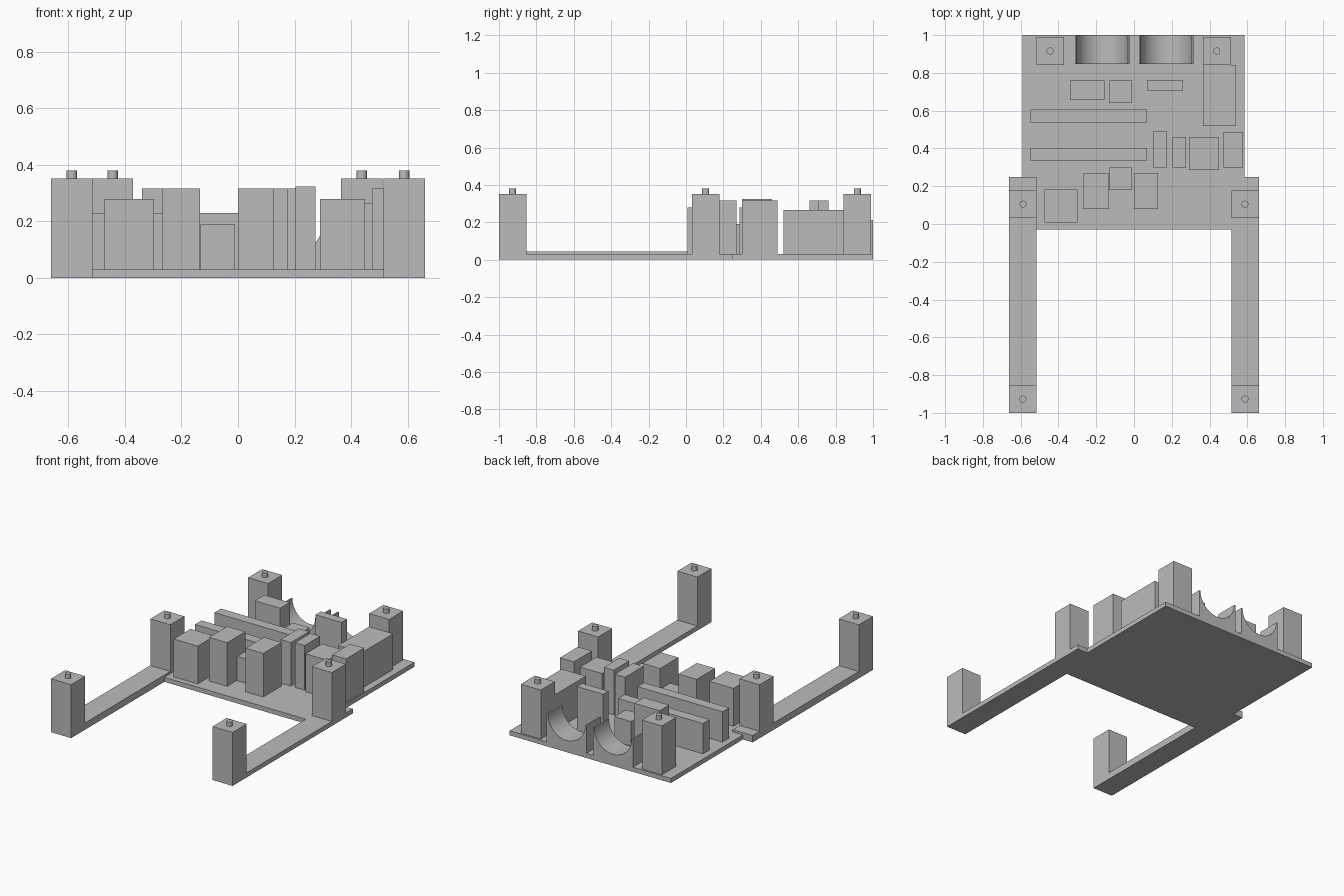
import bpy, bmesh, math
from mathutils import Vector

cube = bpy.data.objects.get("Cube")
if cube:
    bpy.data.objects.remove(cube, do_unlink=True)

grey = bpy.data.materials.new("plain_grey")
grey.use_nodes = True
GREY = (0.5, 0.5, 0.5, 1)
grey.diffuse_color = GREY
grey.node_tree.nodes["Principled BSDF"].inputs["Base Color"].default_value = GREY

PLATE = 0.03   # plate thickness
POST = 0.352   # post top
PEG = 0.381    # peg top


def prism(name, points, direction, smooth=False):
    """Extrude a closed outline along a direction."""
    bm = bmesh.new()
    face = bm.faces.new([bm.verts.new(p) for p in points])
    out = bmesh.ops.extrude_face_region(bm, geom=[face])
    moved = [v for v in out["geom"] if isinstance(v, bmesh.types.BMVert)]
    bmesh.ops.translate(bm, verts=moved, vec=Vector(direction))
    bmesh.ops.recalc_face_normals(bm, faces=bm.faces)
    mesh = bpy.data.meshes.new(name)
    bm.to_mesh(mesh)
    bm.free()
    mesh.materials.append(grey)
    obj = bpy.data.objects.new(name, mesh)
    bpy.context.collection.objects.link(obj)
    if smooth:
        bpy.ops.object.select_all(action="DESELECT")
        obj.select_set(True)
        bpy.context.view_layer.objects.active = obj
        bpy.ops.object.shade_smooth_by_angle(angle=math.radians(30))
    return obj


def box(name, x0, x1, y0, y1, top, bottom=PLATE):
    outline = [(x0, y0, bottom), (x1, y0, bottom), (x1, y1, bottom), (x0, y1, bottom)]
    return prism(name, outline, (0, 0, top - bottom))


def post(name, x, y, bottom):
    """Square post with a round locating peg."""
    h = 0.073
    box(name, x - h, x + h, y - h, y + h, POST, bottom)
    ring = [(x + 0.0185 * math.cos(a), y + 0.0185 * math.sin(a), POST)
            for a in (math.tau * i / 24 for i in range(24))]
    prism(name + "_peg", ring, (0, 0, PEG - POST), smooth=True)


def cradle(name, x):
    """Block with a half-round channel along y."""
    w, r, top, y0 = 0.1445, 0.136, 0.213, 0.847
    outline = [(x - w, y0, top), (x - w, y0, PLATE), (x + w, y0, PLATE), (x + w, y0, top)]
    for i in range(33):
        a = math.pi * i / 32
        outline.append((x + r * math.cos(a), y0, top - r * math.sin(a)))
    prism(name, outline, (0, 1 - y0, 0), smooth=True)


# Base plate, notched at the front corners for the arms
plate = [(-0.515, -0.03), (0.515, -0.03), (0.515, 0.25), (0.585, 0.25),
         (0.585, 1), (-0.59, 1), (-0.59, 0.25), (-0.515, 0.25)]
prism("base_plate", [(x, y, 0) for x, y in plate], (0, 0, PLATE))

# Forward arms, each with an end post and an inner post
for side, s, thick in (("left", 1, PLATE), ("right", -1, 0.045)):
    x0, x1 = sorted((s * 0.515, s * 0.661))
    box(side + "_arm", x0, x1, -1, 0.25, thick, 0)
    post(side + "_front_post", s * 0.588, -0.927, thick)
    post(side + "_middle_post", s * 0.588, 0.105, thick)

# Rear posts
post("left_rear_post", 0.438, 0.916, PLATE)
post("right_rear_post", -0.444, 0.916, PLATE)

# Rear cradles
cradle("left_cradle", 0.17)
cradle("right_cradle", -0.168)

# Long ribs
for name, y in (("front_rib", 0.335), ("rear_rib", 0.538)):
    box(name, -0.548, 0.07, y, y + 0.068, 0.23)

# Component blocks: x range, y range, top
blocks = {
    "front_right_block": (-0.473, -0.298, 0.007, 0.182, 0.279),
    "front_inner_right_block": (-0.267, -0.135, 0.08, 0.27, 0.317),
    "front_low_block": (-0.132, -0.01, 0.18, 0.30, 0.19),
    "front_inner_left_block": (0.0, 0.128, 0.08, 0.27, 0.317),
    "middle_narrow_block": (0.10, 0.175, 0.30, 0.49, 0.317),
    "middle_tall_block": (0.204, 0.275, 0.30, 0.46, 0.324),
    "middle_wide_block": (0.29, 0.45, 0.287, 0.46, 0.279),
    "middle_outer_block": (0.475, 0.577, 0.30, 0.488, 0.317),
    "rear_left_block": (0.365, 0.54, 0.52, 0.843, 0.265),
    "rear_right_block": (-0.34, -0.155, 0.66, 0.76, 0.317),
    "rear_low_block": (-0.132, -0.01, 0.64, 0.76, 0.19),
    "rear_bar_block": (0.07, 0.26, 0.707, 0.762, 0.317),
}
for name, dims in blocks.items():
    box(name, *dims)
